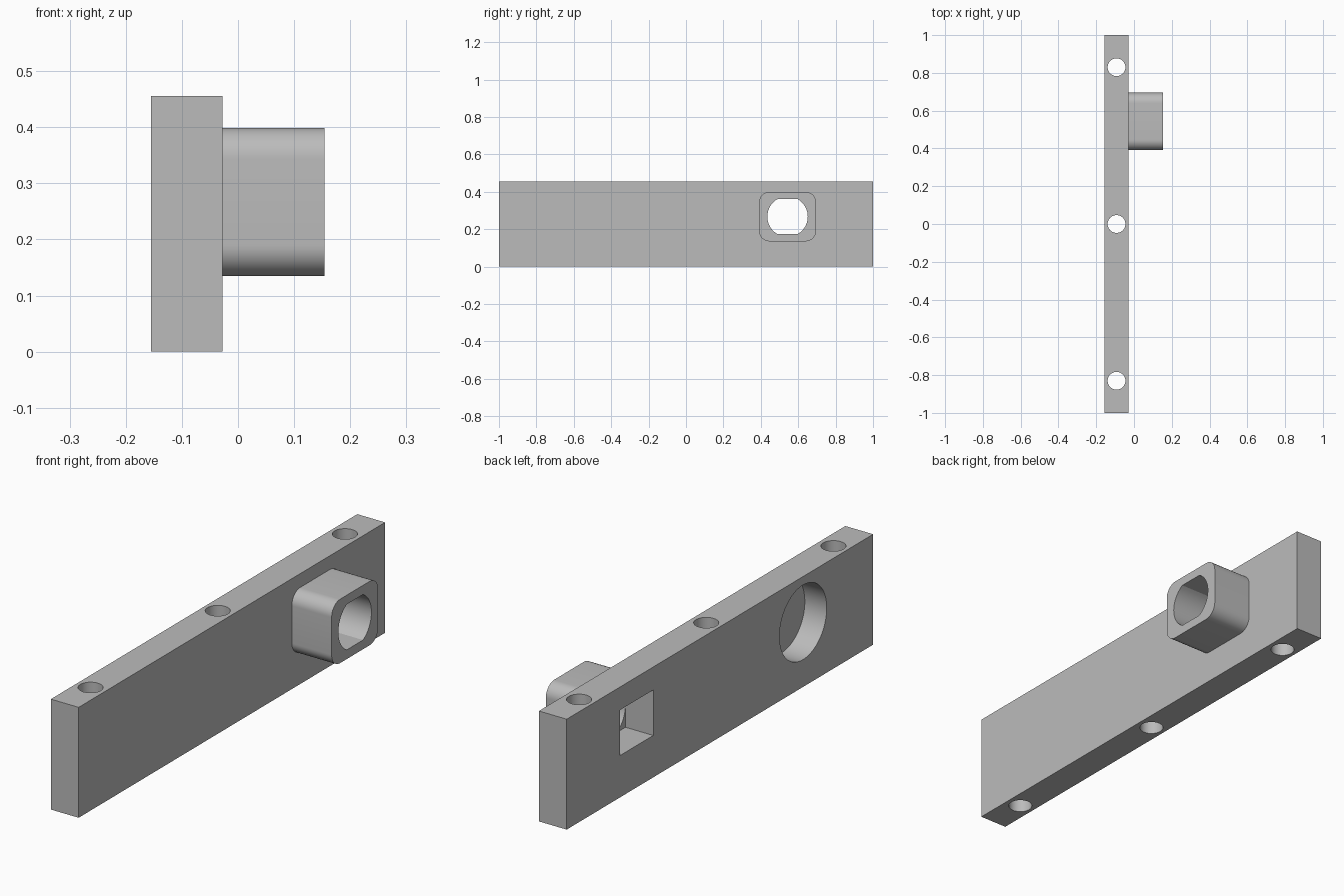
import bpy
import bmesh
from math import acos, asin, cos, pi, sin
from mathutils import Vector

default = bpy.data.objects.get("Cube")
if default:
    bpy.data.objects.remove(default, do_unlink=True)

grey = bpy.data.materials.new("plain_grey")
grey.use_nodes = True
COLOUR = (0.5, 0.5, 0.5, 1)
grey.diffuse_color = COLOUR
grey.node_tree.nodes["Principled BSDF"].inputs["Base Color"].default_value = COLOUR

# Plate extents and the shared centre of the boss and recess
X0, X1, HEIGHT = -0.155, -0.028, 0.456
BOSS_Y, MID_Z = 0.543, 0.267


def prism(name, outline, start, depth):
    """Extrude a closed outline of points along the depth vector."""
    bm = bmesh.new()
    face = bm.faces.new([bm.verts.new(Vector(start) + Vector(p)) for p in outline])
    new = bmesh.ops.extrude_face_region(bm, geom=[face])["geom"]
    verts = [v for v in new if isinstance(v, bmesh.types.BMVert)]
    bmesh.ops.translate(bm, verts=verts, vec=depth)
    bmesh.ops.recalc_face_normals(bm, faces=bm.faces)
    mesh = bpy.data.meshes.new(name)
    bm.to_mesh(mesh)
    bm.free()
    mesh.materials.append(grey)
    obj = bpy.data.objects.new(name, mesh)
    bpy.context.collection.objects.link(obj)
    return obj


def arc(radius, a, b, steps, y=0, z=0):
    angles = [a + (b - a) * i / steps for i in range(steps + 1)]
    return [(0, y + radius * cos(t), z + radius * sin(t)) for t in angles]


def rectangle(half_y, half_z):
    return [(0, -half_y, -half_z), (0, half_y, -half_z),
            (0, half_y, half_z), (0, -half_y, half_z)]


def rounded_rectangle(half_y, half_z, radius):
    points = []
    for i, (sy, sz) in enumerate([(1, 1), (-1, 1), (-1, -1), (1, -1)]):
        points += arc(radius, i * pi / 2, (i + 1) * pi / 2, 12,
                      sy * (half_y - radius), sz * (half_z - radius))
    return points


def cut(target, cutter):
    cutter.hide_render = True
    mod = target.modifiers.new("cut", "BOOLEAN")
    mod.operation, mod.solver, mod.object = "DIFFERENCE", "EXACT", cutter
    bpy.context.view_layer.objects.active = target
    bpy.ops.object.modifier_apply(modifier=mod.name)
    bpy.data.objects.remove(cutter, do_unlink=True)


def smooth(obj):
    bpy.ops.object.select_all(action="DESELECT")
    obj.select_set(True)
    bpy.context.view_layer.objects.active = obj
    bpy.ops.object.shade_smooth_by_angle(angle=pi / 6)


# Long upright plate
plate = prism("plate", rectangle(1, HEIGHT / 2), (X0, 0, HEIGHT / 2), (X1 - X0, 0, 0))

# Vertical screw holes along the top edge
for y in (-0.83, 0, 0.83):
    ring = [(q, p, 0) for _, p, q in arc(0.047, 0, 2 * pi, 48)[:-1]]
    cut(plate, prism("screw_hole", ring, (-0.0925, y, -0.1), (0, 0, HEIGHT + 0.2)))

# Blind round recess in the back of the plate
recess = arc(0.154, 0, 2 * pi, 64)[:-1]
cut(plate, prism("recess", recess, (X0 - 0.1, -BOSS_Y, MID_Z), (0.2, 0, 0)))

# Rectangular window behind the boss
RADIUS, FLAT = 0.108, 0.094
cut(plate, prism("window", rectangle(RADIUS, FLAT),
                 (X0 - 0.1, BOSS_Y, MID_Z), (X1 - X0 + 0.2, 0, 0)))

# Rounded boss with a bore flattened above and below
boss = prism("boss", rounded_rectangle(0.152, 0.132, 0.055),
             (X1, BOSS_Y, MID_Z), (0.154 - X1, 0, 0))
a = asin(FLAT / RADIUS)
bore = arc(RADIUS, -a, a, 20) + arc(RADIUS, pi - a, pi + a, 20)
cut(boss, prism("bore", bore, (X1 - 0.1, BOSS_Y, MID_Z), (0.4, 0, 0)))

for part in (plate, boss):
    smooth(part)
